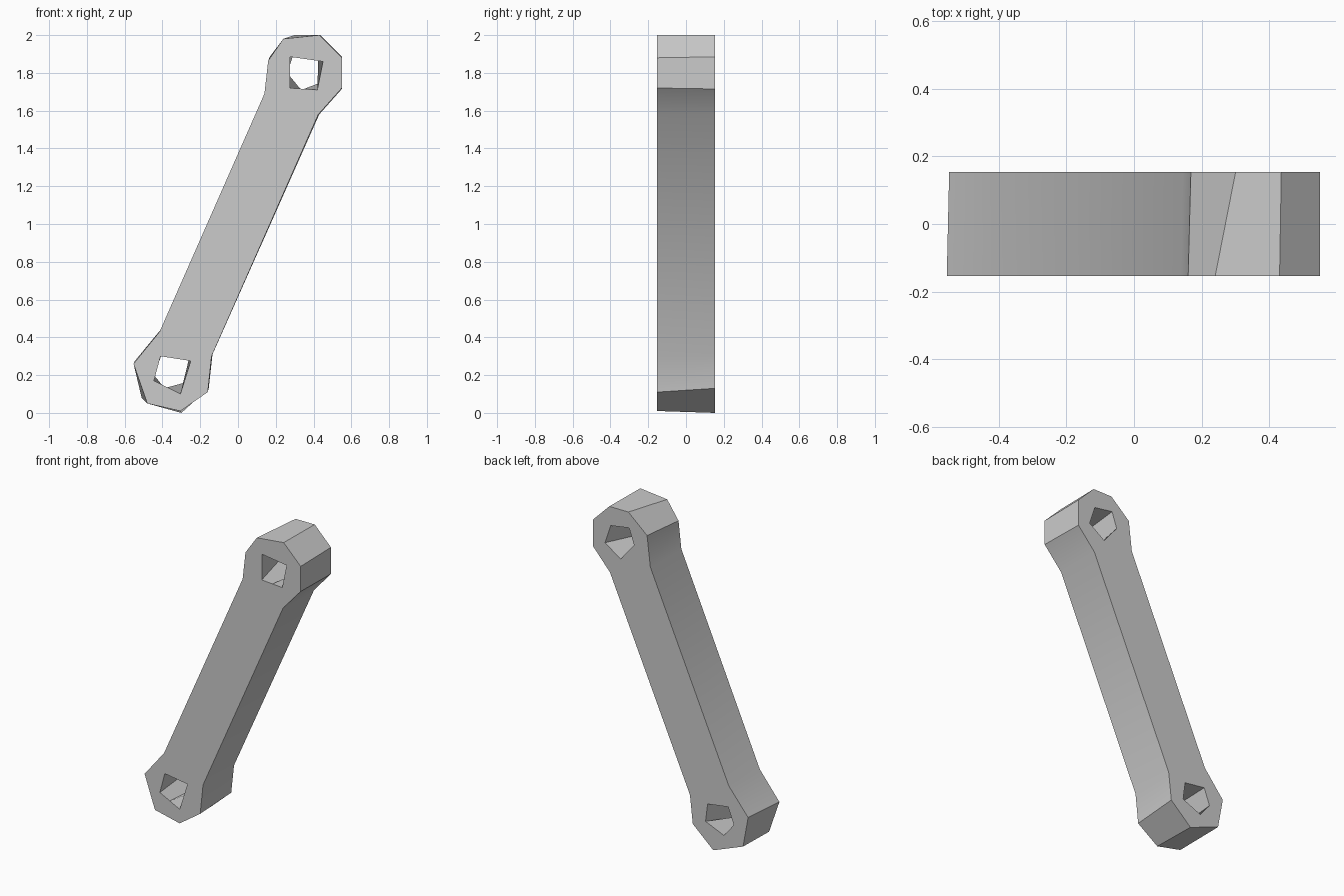
import bpy, bmesh, math

if "Cube" in bpy.data.objects:
    bpy.data.objects.remove(bpy.data.objects["Cube"])

HALF = 0.153  # half thickness along y

# each loop: (front x,z points), (back x,z points)
outline = (
    [(-.553, .26), (-.48, .05), (-.305, .01), (-.16, .11), (-.14, .30), (.425, 1.58), (.55, 1.72),
     (.55, 1.88), (.43, 2.0), (.24, 1.98), (.16, 1.865), (.14, 1.69), (-.415, .43)],
    [(-.546, .275), (-.51, .08), (-.30, 0), (-.155, .13), (-.135, .31), (.43, 1.58), (.55, 1.715),
     (.55, 1.885), (.435, 2.0), (.30, 2.0), (.168, 1.885), (.145, 1.69), (-.41, .44)])
top_hole = (
    [(.275, 1.885), (.275, 1.72), (.35, 1.715), (.42, 1.71), (.45, 1.86)],
    [(.295, 1.90), (.26, 1.80), (.355, 1.685), (.465, 1.76), (.425, 1.88)])
bottom_hole = (
    [(-.41, .30), (-.445, .17), (-.375, .135), (-.305, .10), (-.25, .275)],
    [(-.405, .305), (-.445, .20), (-.375, .115), (-.245, .17), (-.26, .285)])

bm = bmesh.new()
cap_edges = ([], [])


def add_wall(loops):
    """Wall between a front loop and the matching back loop."""
    f, b = [[bm.verts.new((x, y, z)) for x, z in pts]
            for pts, y in zip(loops, (-HALF, HALF))]
    n = len(f)
    for i in range(n):
        j = (i + 1) % n
        bm.faces.new((f[i], f[j], b[j], b[i]))
        cap_edges[0].append(bm.edges.get((f[i], f[j])))
        cap_edges[1].append(bm.edges.get((b[i], b[j])))


# rim and hole walls
for loops in (outline, top_hole, bottom_hole):
    add_wall(loops)

# flat front and back faces with the holes left open
for edges in cap_edges:
    bmesh.ops.triangle_fill(bm, edges=edges, use_beauty=True, use_dissolve=False)
bmesh.ops.recalc_face_normals(bm, faces=bm.faces)

mesh = bpy.data.meshes.new("link_bar")
bm.to_mesh(mesh)
bm.free()
link = bpy.data.objects.new("link_bar", mesh)
bpy.context.collection.objects.link(link)
bpy.context.view_layer.objects.active = link
link.select_set(True)
bpy.ops.object.shade_smooth_by_angle(angle=math.radians(30))
